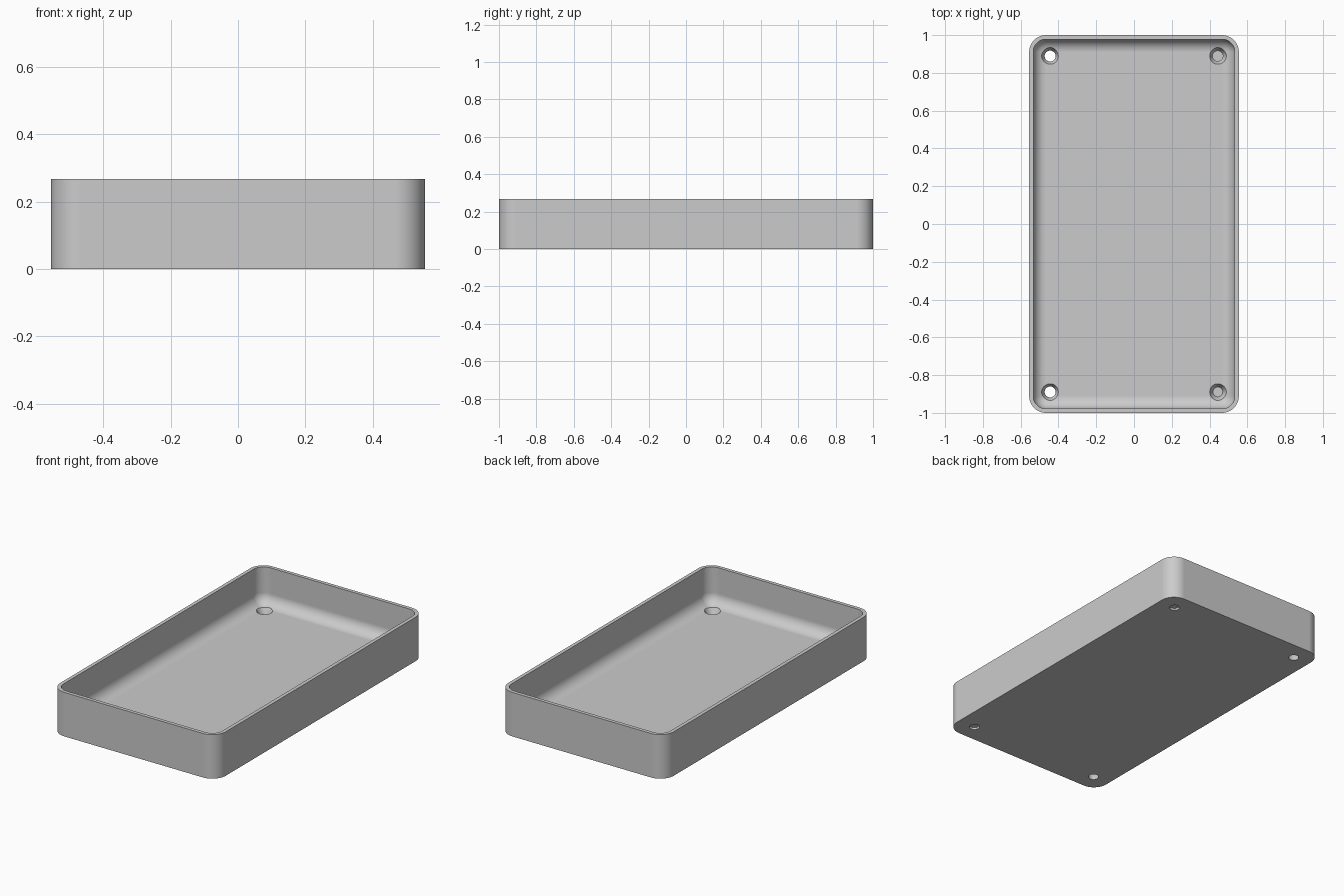
import bpy, bmesh, math

if "Cube" in bpy.data.objects:
    bpy.data.objects.remove(bpy.data.objects["Cube"], do_unlink=True)

HALF_X, HALF_Y, HEIGHT = 0.555, 1.0, 0.267
CORNER, WALL, FLOOR, FILLET = 0.089, 0.022, 0.0444, 0.067
STEPS = 12

grey = bpy.data.materials.new("plain grey")
grey.use_nodes = True
colour = (0.6, 0.6, 0.6, 1)
grey.diffuse_color = colour
grey.node_tree.nodes["Principled BSDF"].inputs["Base Color"].default_value = colour


def ring(bm, inset, z):
    """Rounded rectangle of vertices, shrunk by inset."""
    r = max(CORNER - inset, 0)
    cx, cy = HALF_X - inset - r, HALF_Y - inset - r
    verts = []
    for k, (sx, sy) in enumerate([(1, 1), (-1, 1), (-1, -1), (1, -1)]):
        for i in range(STEPS + 1):
            a = (k + i / STEPS) * math.pi / 2
            verts.append(bm.verts.new((sx * cx + r * math.cos(a),
                                       sy * cy + r * math.sin(a), z)))
    return verts


# Tray: outer wall, rim, inner wall and curved fillet down to the floor
bm = bmesh.new()
levels = [(0, 0), (0, HEIGHT), (WALL, HEIGHT)]
for i in range(STEPS + 1):
    a = i / STEPS * math.pi / 2
    levels.append((WALL + FILLET * (1 - math.cos(a)),
                   FLOOR + FILLET * (1 - math.sin(a))))
rings = [ring(bm, *level) for level in levels]
for low, high in zip(rings, rings[1:]):
    for i in range(len(low)):
        j = (i + 1) % len(low)
        bm.faces.new((low[i], low[j], high[j], high[i]))
bm.faces.new(rings[0][::-1])
bm.faces.new(rings[-1])
bmesh.ops.remove_doubles(bm, verts=bm.verts, dist=1e-5)
bmesh.ops.recalc_face_normals(bm, faces=bm.faces)
mesh = bpy.data.meshes.new("tray")
bm.to_mesh(mesh)
bm.free()
tray = bpy.data.objects.new("tray", mesh)
bpy.context.collection.objects.link(tray)
mesh.materials.append(grey)


# Tapered screw holes near the four corners
def cutter(name, x, y, r_low, r_high, z_low, z_high):
    bpy.ops.mesh.primitive_cone_add(vertices=32, radius1=r_low, radius2=r_high,
                                    depth=z_high - z_low,
                                    location=(x, y, (z_low + z_high) / 2))
    ob = bpy.context.object
    ob.name = name
    ob.data.materials.append(grey)
    cut = tray.modifiers.new(name, "BOOLEAN")
    cut.operation, cut.solver, cut.object = "DIFFERENCE", "EXACT", ob
    bpy.context.view_layer.objects.active = tray
    bpy.ops.object.modifier_apply(modifier=name)
    bpy.data.objects.remove(ob, do_unlink=True)


for x in (-0.444, 0.444):
    for y in (-0.889, 0.889):
        cutter("screw_hole", x, y, 0.029, 0.029, -0.05, 0.1)
        cutter("countersink", x, y, 0.026, 0.046, 0.01, 0.05)

# Smooth curves, crisp edges, flat floor
bpy.ops.object.select_all(action="DESELECT")
tray.select_set(True)
bpy.context.view_layer.objects.active = tray
bpy.ops.object.shade_smooth_by_angle(angle=math.radians(30))
weighted = tray.modifiers.new("flat_floor", "WEIGHTED_NORMAL")
weighted.keep_sharp = True
